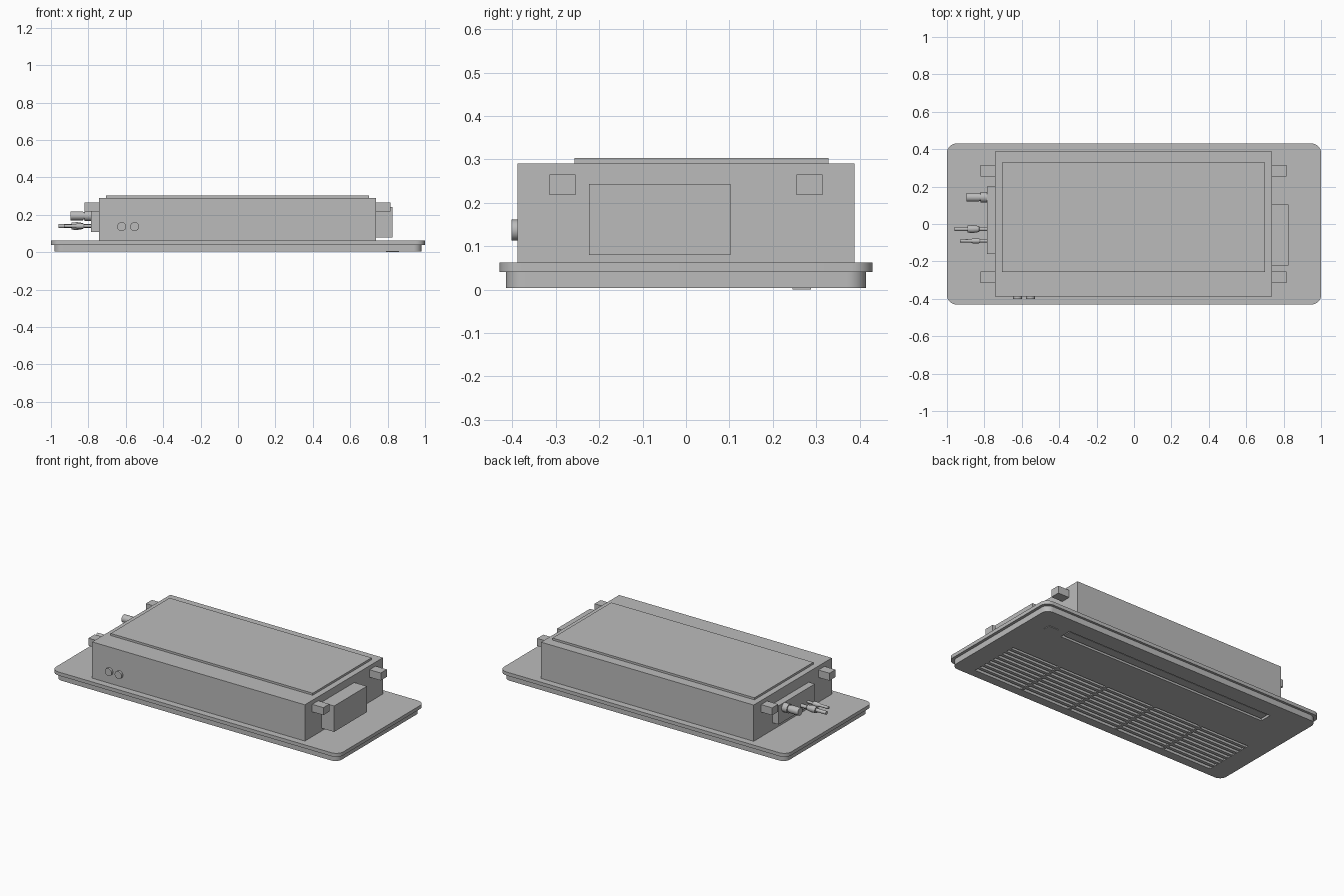
import bpy, bmesh, math
from mathutils import Matrix, Vector

if "Cube" in bpy.data.objects:
    bpy.data.objects.remove(bpy.data.objects["Cube"])

grey = bpy.data.materials.new("light_grey")
grey.use_nodes = True
colour = (0.5, 0.5, 0.5, 1)
grey.diffuse_color = colour
grey.node_tree.nodes["Principled BSDF"].inputs["Base Color"].default_value = colour


def finish(name, bm, smooth=False):
    bmesh.ops.recalc_face_normals(bm, faces=bm.faces)
    mesh = bpy.data.meshes.new(name)
    bm.to_mesh(mesh)
    bm.free()
    mesh.materials.append(grey)
    obj = bpy.data.objects.new(name, mesh)
    bpy.context.collection.objects.link(obj)
    bpy.ops.object.select_all(action='DESELECT')
    obj.select_set(True)
    bpy.context.view_layer.objects.active = obj
    if smooth:
        bpy.ops.object.shade_smooth_by_angle(angle=math.radians(30))
    return obj


def add_box(bm, x, y, z):
    centre = Vector([(a + b) / 2 for a, b in (x, y, z)])
    size = [b - a for a, b in (x, y, z)]
    return bmesh.ops.create_cube(
        bm, size=1, matrix=Matrix.Translation(centre) @ Matrix.Diagonal((*size, 1)))


def box(name, x, y, z, radius=0):
    bm = bmesh.new()
    add_box(bm, x, y, z)
    if radius:
        upright = [e for e in bm.edges
                   if abs(e.verts[0].co.z - e.verts[1].co.z) > 1e-4]
        bmesh.ops.bevel(bm, geom=upright, offset=radius, segments=8,
                        profile=0.5, affect='EDGES')
    return finish(name, bm, radius > 0)


def turned(name, profile, origin, direction):
    """Lathe a (distance, radius) profile along a direction."""
    bm = bmesh.new()
    rings = []
    turn = Vector(direction).to_track_quat('Z', 'Y')
    for d, r in profile:
        rings.append([bm.verts.new(Vector(origin) + turn @ Vector(
            (r * math.cos(i * math.tau / 24), r * math.sin(i * math.tau / 24), d)))
            for i in range(24)])
    for a, b in zip(rings, rings[1:]):
        for i in range(24):
            j = (i + 1) % 24
            bm.faces.new((a[i], a[j], b[j], b[i]))
    bm.faces.new(rings[0])
    bm.faces.new(rings[-1])
    return finish(name, bm, True)


# Two-tier ceiling panel
box("panel_rim", (-1, 1), (-0.43, 0.43), (0.04, 0.062), 0.05)
panel = box("panel_face", (-0.982, 0.982), (-0.415, 0.415), (0.004, 0.04), 0.045)

# Recesses for the intake grille and the air outlet
GX, GY = 0.855, (-0.36, -0.03)
OX, OY = 0.73, (0.235, 0.31)
bm = bmesh.new()
add_box(bm, (-GX, GX), GY, (-0.02, 0.032))
add_box(bm, (-OX, OX), OY, (-0.02, 0.02))
cutter = finish("recess_cutter", bm)
cutter.hide_render = True
cut = panel.modifiers.new("recesses", 'BOOLEAN')
cut.operation = 'DIFFERENCE'
cut.solver = 'EXACT'
cut.object = cutter
bpy.context.view_layer.objects.active = panel
bpy.ops.object.modifier_apply(modifier=cut.name)
bpy.data.objects.remove(cutter)

# Intake grille slats and dividers
bm = bmesh.new()
slats, columns = 8, 5
pitch = (GY[1] - GY[0]) / (slats + 0.5)
for i in range(slats):
    y = GY[0] + pitch * (i + 0.5)
    add_box(bm, (-GX, GX), (y, y + pitch * 0.5), (0.006, 0.024))
for i in range(1, columns):
    x = -GX + 2 * GX * i / columns
    add_box(bm, (x - 0.008, x + 0.008), GY, (0.005, 0.032))
finish("intake_grille", bm)

# Outlet vane and indicator plate
box("outlet_vane", (-OX + 0.012, OX - 0.012), (OY[0] + 0.012, OY[1] - 0.008), (0.008, 0.016))
box("indicator_plate", (0.79, 0.86), (0.245, 0.288), (0, 0.006))

# Main casing and its lid
box("casing", (-0.743, 0.737), (-0.388, 0.388), (0.06, 0.29))
box("casing_lid", (-0.706, 0.70), (-0.257, 0.328), (0.288, 0.303))

# Hanging brackets at the four corners
for end, x in (("left", (0.735, 0.815)), ("right", (-0.82, -0.741))):
    for side, y in (("front", (-0.315, -0.255)), ("back", (0.255, 0.315))):
        box(f"hanger_{side}_{end}", x, y, (0.218, 0.265))

# Control box and pipe mounting plate
box("control_box", (0.735, 0.825), (-0.223, 0.103), (0.08, 0.243))
box("pipe_plate", (-0.785, -0.741), (-0.16, 0.2), (0.107, 0.225))

# Drain and refrigerant pipes
turned("drain_pipe", [(0, 0.028), (0.04, 0.028), (0.04, 0.021), (0.05, 0.021),
                      (0.05, 0.024), (0.115, 0.024)], (-0.78, 0.143, 0.195), (-1, 0, 0))
turned("gas_pipe", [(0, 0.011), (0.045, 0.011), (0.05, 0.016), (0.08, 0.021),
                    (0.11, 0.019), (0.11, 0.011), (0.18, 0.011)],
       (-0.78, -0.027, 0.14), (-1, 0, 0))
turned("liquid_pipe", [(0, 0.008), (0.04, 0.008), (0.05, 0.014), (0.08, 0.014),
                       (0.09, 0.009), (0.15, 0.008)],
       (-0.78, -0.09, 0.14), (-1, 0, 0))

# Cable entry bosses on the front
for name, x in (("outer", -0.622), ("inner", -0.553)):
    turned(f"cable_boss_{name}", [(0, 0.024), (0.017, 0.024)],
           (x, -0.385, 0.137), (0, -1, 0))
